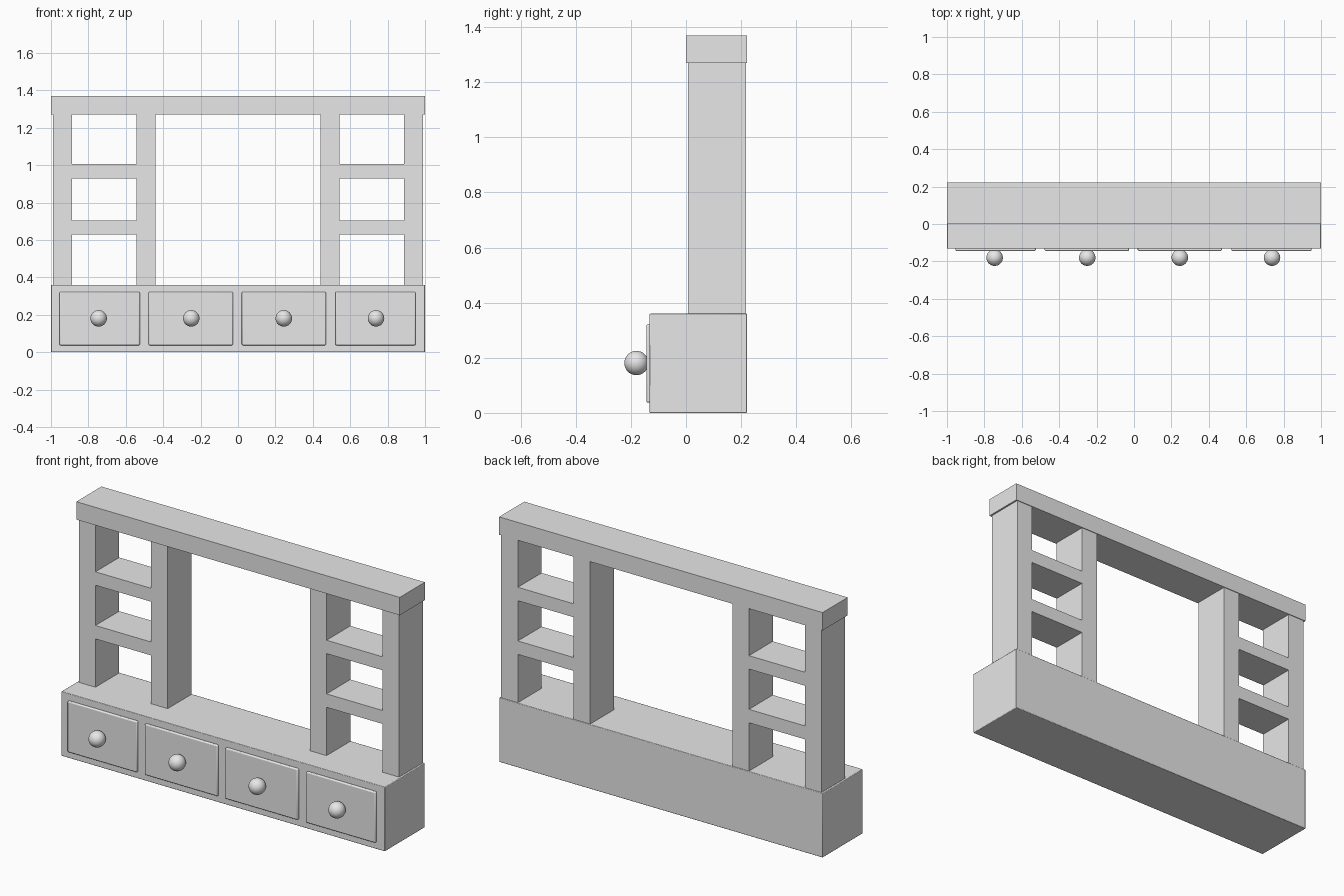
import bpy

cube = bpy.data.objects.get("Cube")
if cube:
    bpy.data.objects.remove(cube, do_unlink=True)

grey = bpy.data.materials.new("plain_grey")
grey.use_nodes = True
grey.diffuse_color = (0.8, 0.8, 0.8, 1)
grey.node_tree.nodes["Principled BSDF"].inputs["Base Color"].default_value = (0.8, 0.8, 0.8, 1)

BACK = 0.222


def box(name, x, y, z, bevel=0.0):
    """Box spanning the given (low, high) ranges."""
    mid = [(a + b) / 2 for a, b in (x, y, z)]
    bpy.ops.mesh.primitive_cube_add(size=1, location=mid)
    ob = bpy.context.object
    ob.name = name
    ob.scale = [b - a for a, b in (x, y, z)]
    bpy.ops.object.transform_apply(location=False, rotation=False, scale=True)
    ob.data.materials.append(grey)
    if bevel:
        mod = ob.modifiers.new("soft_edges", "BEVEL")
        mod.width = bevel
        mod.segments = 2
        bpy.ops.object.shade_smooth_by_angle()
    return ob


# Base cabinet and top beam
box("base_cabinet", (-1, 1), (-0.132, BACK), (0, 0.36), 0.003)
box("top_beam", (-1, 1), (0, BACK), (1.27, 1.37))

# Posts and shelves on both sides
for side, s in (("left", 1), ("right", -1)):
    for part, a, b in (("outer", 0.887, 0.99), ("inner", 0.44, 0.542)):
        box(f"{side}_{part}_post", sorted((s * a, s * b)), (0.008, BACK - 0.004), (0.36, 1.27))
    for part, low in (("lower", 0.63), ("upper", 0.93)):
        box(f"{side}_{part}_shelf", sorted((s * 0.542, s * 0.887)), (0.008, BACK - 0.004), (low, low + 0.075))

# Drawer fronts with round knobs
drawers = ((-0.955, -0.525), (-0.478, -0.027), (0.02, 0.47), (0.52, 0.95))
knobs = (-0.745, -0.25, 0.245, 0.738)
for i, (span, knob_x) in enumerate(zip(drawers, knobs), 1):
    box(f"drawer_front_{i}", span, (-0.144, -0.12), (0.037, 0.322), 0.006)
    bpy.ops.mesh.primitive_uv_sphere_add(segments=32, ring_count=16, radius=0.044,
                                         location=(knob_x, -0.18, 0.181))
    knob = bpy.context.object
    knob.name = f"drawer_knob_{i}"
    knob.data.materials.append(grey)
    bpy.ops.object.shade_smooth()
